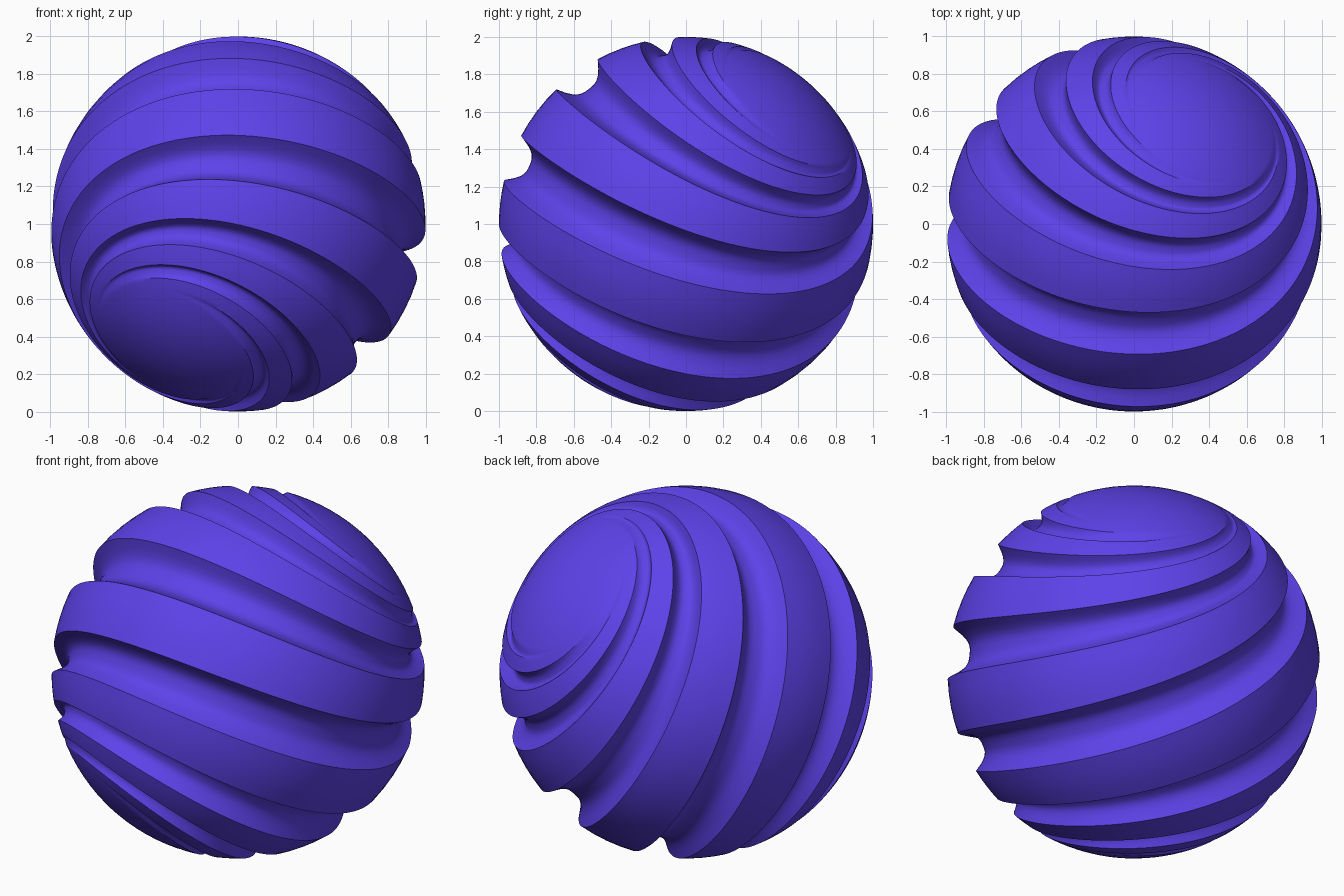
import bpy, bmesh, math
from mathutils import Vector

if "Cube" in bpy.data.objects:
    bpy.data.objects.remove(bpy.data.objects["Cube"])

# Tilted spiral axis and its equatorial frame
AXIS = Vector((0.405, 0.605, 0.685)).normalized()
E1 = (Vector((1, 0, 0)) - AXIS.x * AXIS).normalized()
E2 = AXIS.cross(E1)

STARTS, PITCH = 4, 0.655             # four grooves, pitch measured in tan(latitude)
SLOPE = STARTS * PITCH / math.tau
LIMIT = 2.3                          # grooves end here, smooth caps beyond
OFFSET = -0.21 + SLOPE * math.radians(84)
BAND, DEPTH, COLS = 0.52, 0.113, 180

# Phases across one period: raised band, then rounded groove
phases = [BAND * i / 4 for i in range(4)]
phases += [BAND + (1 - BAND) * i / 12 for i in range(12)]


def groove_depth(phase, t):
    if phase <= BAND:
        return 0.0
    w = abs(2 * (phase - BAND) / (1 - BAND) - 1)
    f = min(max((abs(t) - 1.0) / (LIMIT - 1.0), 0), 1)
    fade = 1 - f * f * (3 - 2 * f)
    return DEPTH * (1 - w ** 3) * fade / math.sqrt(1 + t * t)


bm = bmesh.new()
cache = {}


def vert(col, t, phase=0.0):
    t = max(-LIMIT, min(LIMIT, t))
    key = (col % COLS, round(t, 5))
    if key not in cache:
        lon, lat = math.tau * col / COLS, math.atan(t)
        r = 1 - groove_depth(phase, t)
        side = E1 * math.cos(lon) + E2 * math.sin(lon)
        cache[key] = bm.verts.new((side * math.cos(lat) + AXIS * math.sin(lat)) * r)
    return cache[key]


def face(vs):
    vs = list(dict.fromkeys(vs))
    if len(vs) > 2:
        bm.faces.new(vs)


# Spiral rows follow the grooves so their edges stay crisp
rows = [(k + p, p) for k in range(-9, 6) for p in phases]
for (a, pa), (b, pb) in zip(rows, rows[1:]):
    for j in range(COLS):
        t0 = OFFSET + SLOPE * math.tau * j / COLS
        t1 = OFFSET + SLOPE * math.tau * (j + 1) / COLS
        face([vert(j, t0 + a * PITCH, pa), vert(j + 1, t1 + a * PITCH, pa),
              vert(j + 1, t1 + b * PITCH, pb), vert(j, t0 + b * PITCH, pb)])

# Smooth caps at both ends of the axis
for sign in (1, -1):
    ring = [vert(j, sign * LIMIT) for j in range(COLS)]
    start = math.atan(LIMIT)
    for i in range(1, 7):
        lat = start + (math.pi / 2 - start) * i / 7
        nxt = []
        for j in range(COLS):
            lon = math.tau * j / COLS
            side = E1 * math.cos(lon) + E2 * math.sin(lon)
            nxt.append(bm.verts.new(side * math.cos(lat) + AXIS * sign * math.sin(lat)))
        for j in range(COLS):
            k = (j + 1) % COLS
            face([ring[j], ring[k], nxt[k], nxt[j]])
        ring = nxt
    pole = bm.verts.new(AXIS * sign)
    for j in range(COLS):
        face([ring[j], ring[(j + 1) % COLS], pole])

bmesh.ops.recalc_face_normals(bm, faces=bm.faces)
bmesh.ops.translate(bm, verts=bm.verts, vec=(0, 0, 1))
mesh = bpy.data.meshes.new("spiral_ball")
bm.to_mesh(mesh)
bm.free()
ball = bpy.data.objects.new("spiral_ball", mesh)
bpy.context.collection.objects.link(ball)

mat = bpy.data.materials.new("violet_blue")
mat.diffuse_color = (0.11, 0.055, 0.82, 1)
mat.use_nodes = True
mat.node_tree.nodes["Principled BSDF"].inputs["Base Color"].default_value = mat.diffuse_color
mesh.materials.append(mat)

bpy.context.view_layer.objects.active = ball
ball.select_set(True)
bpy.ops.object.shade_smooth_by_angle(angle=math.radians(30))
